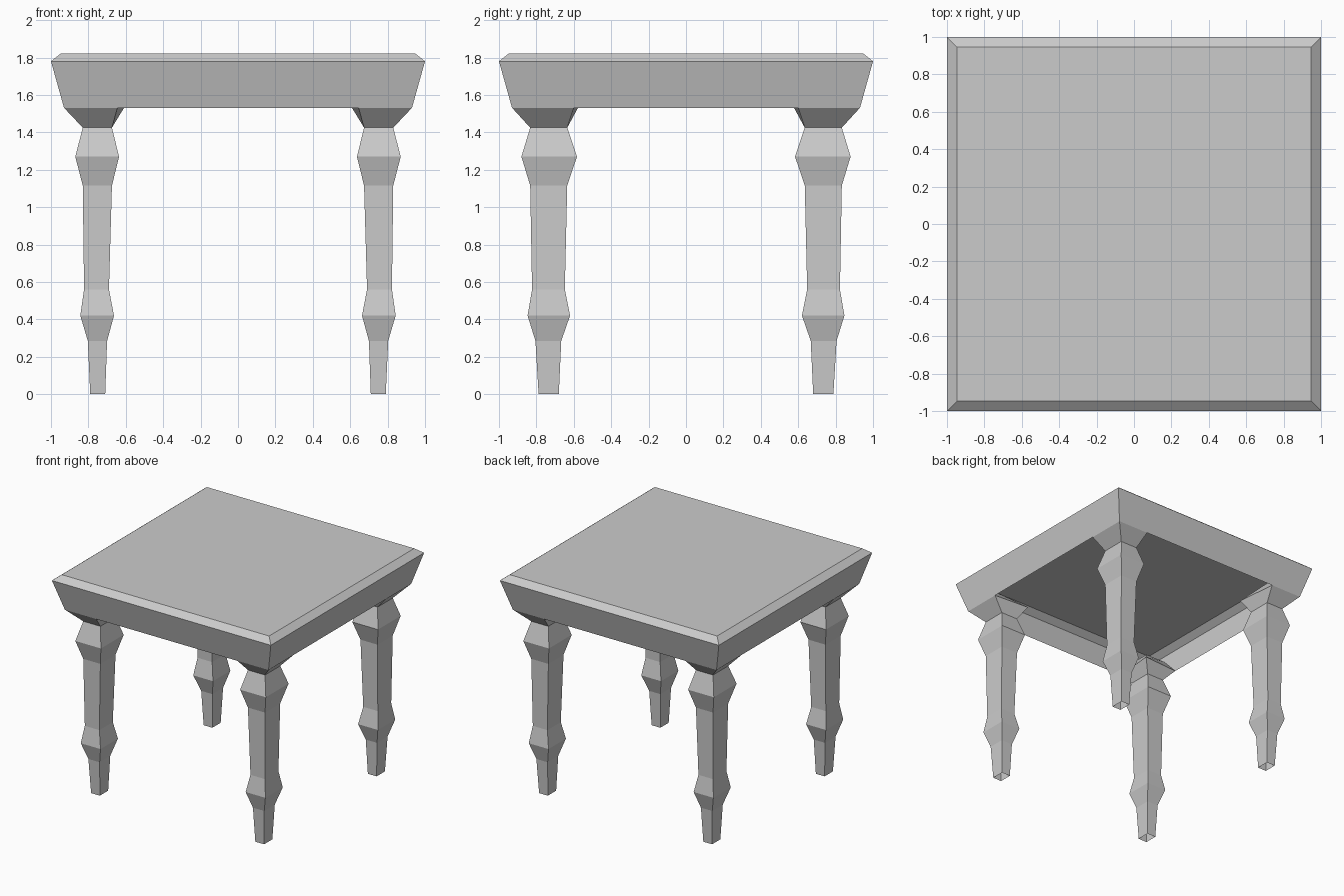
import bpy, bmesh

if "Cube" in bpy.data.objects:
    bpy.data.objects.remove(bpy.data.objects["Cube"])


def loft(name, rings, cap_top=False):
    """Skin a stack of four-cornered rings into an open, flat-shaded shell."""
    bm = bmesh.new()
    loops = [[bm.verts.new(p) for p in ring] for ring in rings]
    for low, high in zip(loops, loops[1:]):
        for i in range(4):
            j = (i + 1) % 4
            bm.faces.new((low[i], low[j], high[j], high[i]))
    if cap_top:
        bm.faces.new(loops[-1])
    mesh = bpy.data.meshes.new(name)
    bm.to_mesh(mesh)
    bm.free()
    obj = bpy.data.objects.new(name, mesh)
    bpy.context.collection.objects.link(obj)
    return obj


def rect(x0, x1, y0, y1, z):
    return [(x0, y0, z), (x1, y0, z), (x1, y1, z), (x0, y1, z)]


# Table top: hollow flared apron with a bevelled upper edge, open underneath
top_profile = [(0.93, 1.53), (1.0, 1.78), (0.947, 1.822)]
loft("table_top", [rect(-h, h, -h, h, z) for h, z in top_profile], cap_top=True)

# Leg profile: z, inner x, outer x, inner y, outer y
leg_profile = [
    (0.0, 0.71, 0.79, 0.68, 0.788),
    (0.285, 0.70, 0.803, 0.667, 0.805),
    (0.42, 0.663, 0.843, 0.62, 0.847),
    (0.56, 0.69, 0.823, 0.648, 0.823),
    (1.115, 0.674, 0.83, 0.635, 0.833),
    (1.27, 0.636, 0.87, 0.583, 0.88),
    (1.425, 0.674, 0.83, 0.635, 0.833),
    (1.53, 0.645, 0.929, 0.60, 0.929),
    (1.72, 0.80, 0.982, 0.80, 0.982),
]
rings = [rect(xi, xo, yi, yo, z) for z, xi, xo, yi, yo in leg_profile]
rings[-2][0] = (0.61, 0.578, 1.53)  # bracket corner reaches further inward

# Four legs by mirroring one about both axes
legs = loft("legs", rings)
mirror = legs.modifiers.new("mirror", "MIRROR")
mirror.use_axis = (True, True, False)
mirror.use_mirror_merge = False
